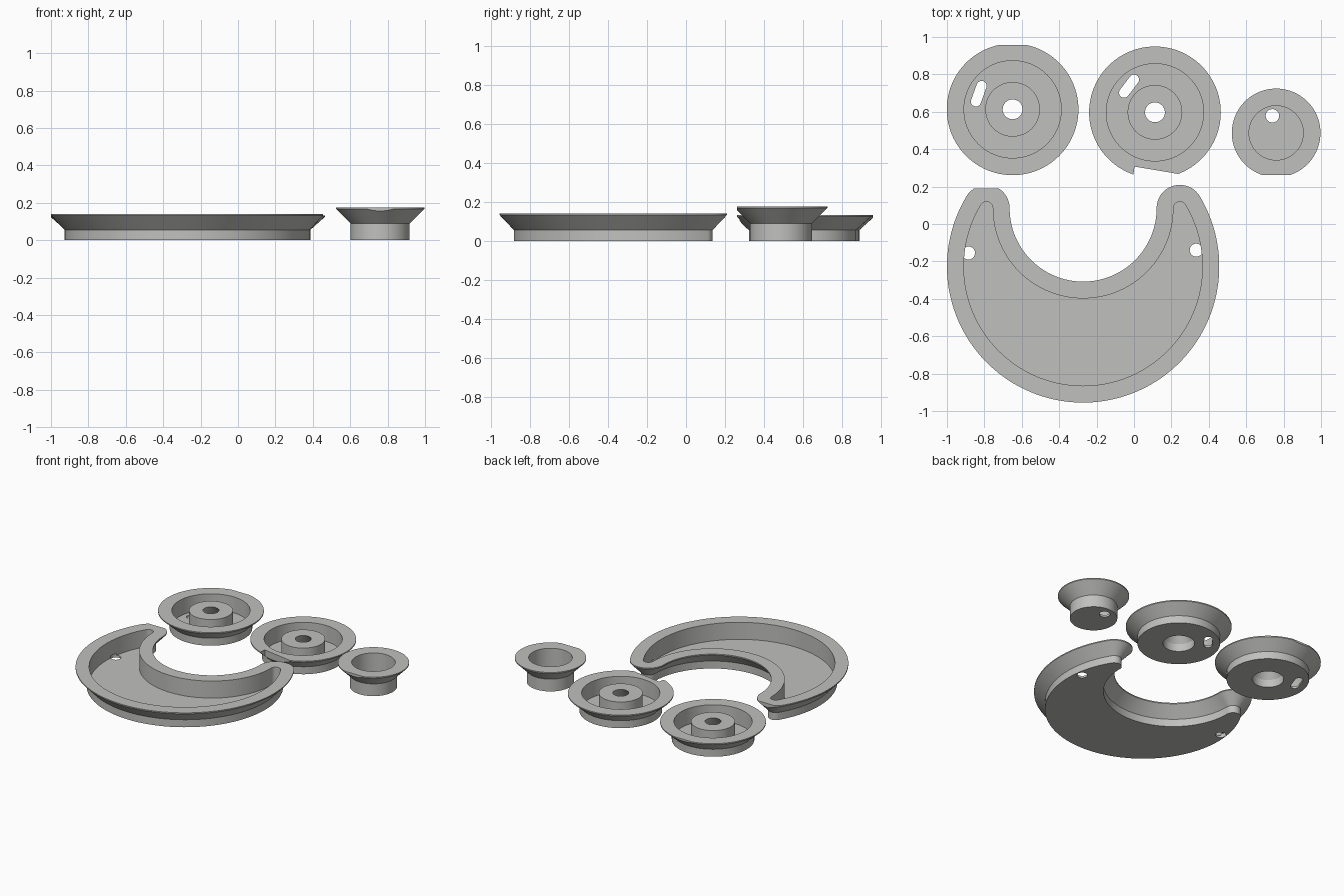
import bpy, bmesh, math
from mathutils import Vector

if "Cube" in bpy.data.objects:
    bpy.data.objects.remove(bpy.data.objects["Cube"])

grey = bpy.data.materials.new("light_grey")
grey.use_nodes = True
grey.diffuse_color = (0.53, 0.53, 0.515, 1)
grey.node_tree.nodes["Principled BSDF"].inputs["Base Color"].default_value = grey.diffuse_color


def arc(center, radius, start, end, steps):
    """Points along an arc, angles in degrees, last point left out."""
    pts = []
    for i in range(steps):
        a = math.radians(start + (end - start) * i / steps)
        pts.append((center[0] + radius * math.cos(a), center[1] + radius * math.sin(a)))
    return pts


def circle(center, radius, steps=96):
    return arc(center, radius, 0, 360, steps)


def loft(name, rings, closed=False):
    """Bridge stacked outlines given as (points, z); cap the ends unless closed."""
    bm = bmesh.new()
    loops = [[bm.verts.new((x, y, z)) for x, y in pts] for pts, z in rings]
    pairs = list(zip(loops, loops[1:]))
    if closed:
        pairs.append((loops[-1], loops[0]))
    else:
        bm.faces.new(loops[0])
        bm.faces.new(loops[-1])
    for low, high in pairs:
        n = len(low)
        for i in range(n):
            j = (i + 1) % n
            bm.faces.new((low[i], low[j], high[j], high[i]))
    bmesh.ops.recalc_face_normals(bm, faces=bm.faces)
    mesh = bpy.data.meshes.new(name)
    bm.to_mesh(mesh)
    bm.free()
    mesh.materials.append(grey)
    obj = bpy.data.objects.new(name, mesh)
    bpy.context.collection.objects.link(obj)
    return obj


def activate(obj):
    bpy.ops.object.select_all(action="DESELECT")
    obj.select_set(True)
    bpy.context.view_layer.objects.active = obj


def cut(obj, outline, bottom=-0.1, top=0.3):
    """Remove an upright prism from a part."""
    cutter = loft("cutter", [(outline, bottom), (outline, top)])
    cutter.hide_render = True
    mod = obj.modifiers.new("cut", "BOOLEAN")
    mod.operation = "DIFFERENCE"
    mod.solver = "EXACT"
    mod.object = cutter
    activate(obj)
    bpy.ops.object.modifier_apply(modifier=mod.name)
    bpy.data.objects.remove(cutter)


def rect(x0, x1, y0, y1):
    return [(x0, y0), (x1, y0), (x1, y1), (x0, y1)]


def slot(a, b, radius):
    """Capsule outline between two points."""
    d = Vector(b) - Vector(a)
    t = math.degrees(math.atan2(d.y, d.x))
    return arc(a, radius, t + 90, t + 270, 16) + [
        (a[0] + radius * math.sin(math.radians(t)), a[1] - radius * math.cos(math.radians(t)))
    ] + arc(b, radius, t - 90, t + 90, 16) + [
        (b[0] - radius * math.sin(math.radians(t)), b[1] + radius * math.cos(math.radians(t)))]


def finish(obj):
    activate(obj)
    bpy.ops.object.shade_smooth_by_angle(angle=math.radians(30))


FLOOR, STEP, LIP = 0.015, 0.055, 0.008

# Crescent tray: outer arc, round horns and inner arc, all tangent
mid_x, horn_y, horn_dx, horn_r = -0.272, 0.085, 0.517, 0.124
outer_y = -0.227
lean = math.degrees(math.atan2(horn_y - outer_y, horn_dx))
outer_r = math.hypot(horn_dx, horn_y - outer_y) + horn_r


def crescent(inset):
    r = horn_r - inset
    return (arc((mid_x, outer_y), outer_r - inset, 180 - lean, 360 + lean, 120)
            + arc((mid_x + horn_dx, horn_y), r, lean, 180, 32)
            + arc((mid_x, horn_y), horn_dx - r, 0, -180, 80)
            + arc((mid_x - horn_dx, horn_y), r, 0, 180 - lean, 32))


H = 0.14
tray = loft("crescent_tray", [(crescent(inset), z) for inset, z in (
    (0.073, 0), (0.073, STEP), (0, H - LIP), (0, H), (0.09, H), (0.09, FLOOR))])
for center in ((-0.885, -0.155), (0.333, -0.14)):
    cut(tray, circle(center, 0.035, 32), top=0.03)
cut(tray, rect(-1.1, -0.5, 0.19, 0.4))
finish(tray)

# Two dials: flanged dish with a hollow central hub
H = 0.132
dial_profile = ((0.105, 0), (0.275, 0), (0.275, STEP), (0.352, H - LIP), (0.352, H),
                (0.26, H), (0.26, FLOOR), (0.146, FLOOR), (0.146, H), (0.053, H),
                (0.105, STEP))


def dial(name, center, slot_ends):
    obj = loft(name, [(circle(center, r), z) for r, z in dial_profile], closed=True)
    cut(obj, slot(*slot_ends, 0.027), top=0.05)
    return obj


left_dial = dial("flat_edge_dial", (-0.649, 0.613), ((-0.845, 0.655), (-0.815, 0.738)))
cut(left_dial, rect(-1.1, -0.2, 0.958, 1.2))
finish(left_dial)

right_dial = dial("notched_dial", (0.112, 0.597), ((-0.053, 0.702), (0.0, 0.772)))
cut(right_dial, [(-0.02, 0.15), (0.4, 0.15), (0.4, 0.24), (0.235, 0.268), (0.003, 0.307)])
finish(right_dial)

# Small cup with a drain hole and a trimmed front edge
cup_center, H = (0.76, 0.487), 0.176
cup = loft("small_cup", [(circle(cup_center, r), z) for r, z in (
    (0.158, 0), (0.158, 0.09), (0.237, H - LIP), (0.237, H), (0.145, H), (0.145, FLOOR))])
cut(cup, circle((0.74, 0.578), 0.036, 32), top=0.05)
cut(cup, rect(0.4, 1.1, 0.1, 0.262))
finish(cup)
